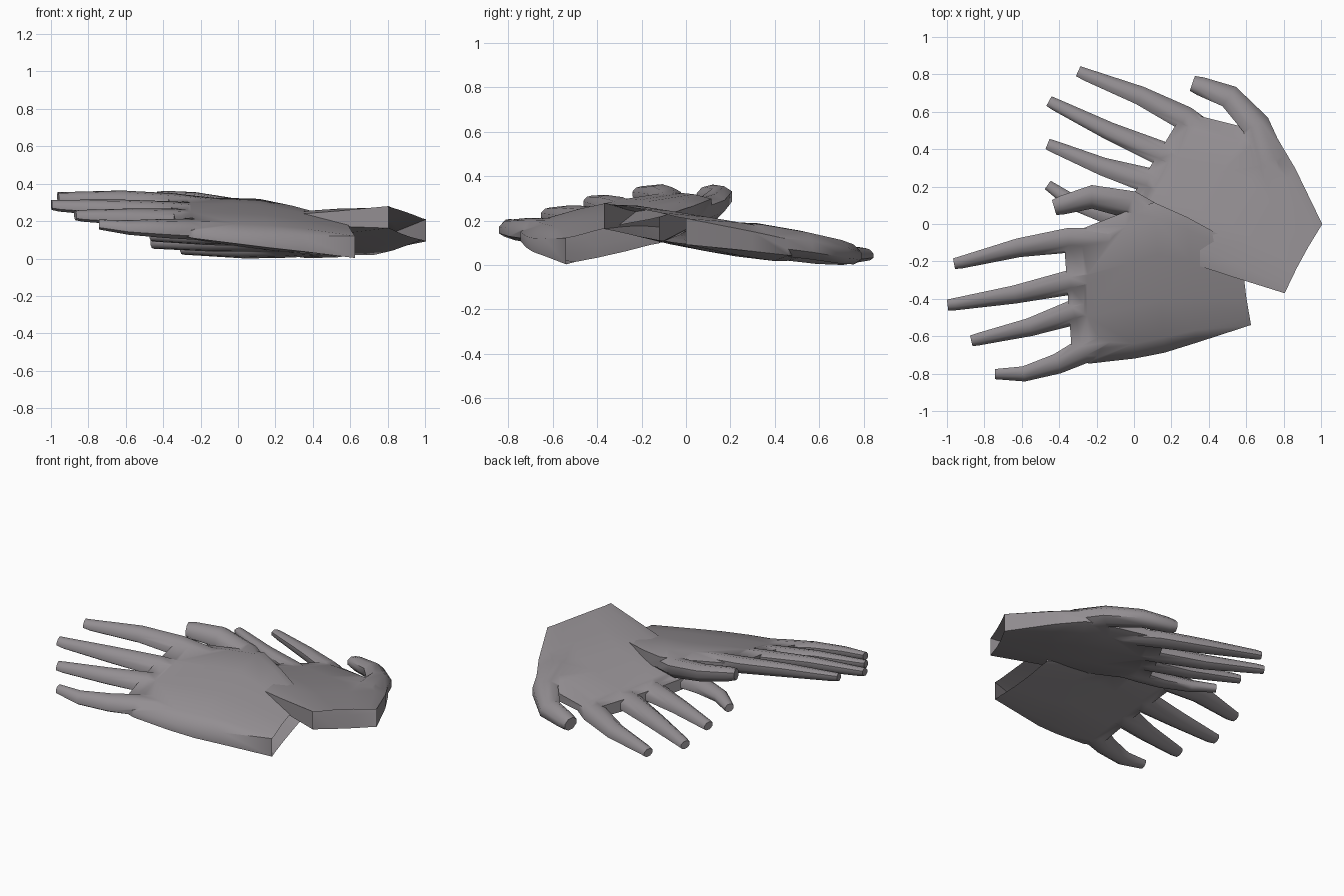
import bpy, bmesh, math
from mathutils import Matrix, Vector

if "Cube" in bpy.data.objects:
    bpy.data.objects.remove(bpy.data.objects["Cube"])

# Local hand frame: x = wrist to fingertips, y = towards thumb, z = back of hand


def loft(name, rings):
    bm = bmesh.new()
    vr = [[bm.verts.new(p) for p in r] for r in rings]
    n = len(rings[0])
    for a, b in zip(vr, vr[1:]):
        for i in range(n):
            bm.faces.new((a[i], a[(i + 1) % n], b[(i + 1) % n], b[i]))
    bm.faces.new(vr[0])
    bm.faces.new(vr[-1])
    bmesh.ops.recalc_face_normals(bm, faces=bm.faces)
    me = bpy.data.meshes.new(name)
    bm.to_mesh(me)
    bm.free()
    ob = bpy.data.objects.new(name, me)
    bpy.context.collection.objects.link(ob)
    return ob


def palm_ring(u, v0, v1, h, h_thumb, edge):
    f = [-1, -.8, -.3, .3, .8, 1]
    z = [edge, .93, 1, 1, .93, edge]
    mid, half = (v0 + v1) / 2, (v1 - v0) / 2
    top, bot = [], []
    for a, b in zip(f, z):
        low = h + (h_thumb - h) * (a + 1) / 2      # thicker under the thumb
        arch = .015 * (1 - a * a) * min(1, u * 2)
        top.append((u, mid + a * half, b * h + arch))
        bot.append((u, mid + a * half, -b * low + arch))
    return top + bot[::-1]


def tube(name, path):
    rings = []
    P = [Vector((p[0], p[1], 0)) for p in path]
    for i, (u, v, w, hw, ht) in enumerate(path):
        t = (P[min(i + 1, len(P) - 1)] - P[max(i - 1, 0)]).normalized()
        s = Vector((-t.y, t.x, 0))
        rings.append([Vector((u, v, w)) + s * hw * 1.05 * math.cos(a) + Vector((0, 0, ht * 1.05 * math.sin(a)))
                      for a in [math.pi / 8 + k * math.pi / 4 for k in range(8)]])
    return loft(name, rings)


# Palm
hand = loft("palm", [palm_ring(*r) for r in [
    (0, -.21, .21, .062, .062, .95),
    (.28, -.285, .39, .072, .09, .55),
    (.45, -.325, .48, .07, .09, .45),
    (.61, -.345, .44, .064, .075, .4),
    (.85, -.355, .365, .052, .052, .4),
    (.945, -.34, .345, .038, .038, .4)]])

# Fingers and thumb
digits = {
    "index": [(.4, .2, .03, .03, .035), (.7, .305, .018, .055, .047), (.92, .31, .01, .068, .052),
              (1.19, .289, .008, .052, .044), (1.5, .233, -.007, .034, .029), (1.54, .228, -.007, .03, .025)],
    "middle": [(.4, .08, .03, .03, .04), (.7, .112, .022, .055, .047), (.926, .085, .014, .068, .053),
               (1.23, .041, .01, .05, .044), (1.55, .012, -.006, .034, .029), (1.59, .01, -.006, .03, .025)],
    "ring": [(.4, -.02, .03, .03, .04), (.7, -.025, .022, .055, .047), (.917, -.076, .012, .07, .052),
             (1.162, -.139, .01, .05, .043), (1.44, -.184, -.004, .034, .029), (1.477, -.19, -.004, .03, .025)],
    "pinky": [(.4, -.1, .02, .04, .045), (.7, -.205, .016, .06, .047), (.882, -.285, .01, .07, .05),
              (1.026, -.344, .01, .056, .046), (1.21, -.386, .004, .042, .036), (1.362, -.376, 0, .028, .025)],
    "thumb": [(.25, .2, -.01, .09, .05), (.42, .345, -.02, .1, .068), (.58, .478, -.025, .078, .062),
              (.78, .533, -.02, .065, .055), (.94, .5, -.014, .052, .046), (.985, .49, -.012, .043, .037)],
}
for name, path in digits.items():
    d = tube(name, path)
    m = hand.modifiers.new(name, 'BOOLEAN')
    m.operation, m.solver, m.object = 'UNION', 'EXACT', d
dg = bpy.context.evaluated_depsgraph_get()
base = bpy.data.meshes.new_from_object(hand.evaluated_get(dg))
for ob in list(bpy.context.collection.objects):
    bpy.data.objects.remove(ob)

# Open wrist, cut slightly askew
bm = bmesh.new()
bm.from_mesh(base)
cap = [f for f in bm.faces if all(abs(v.co.x) < 1e-3 for v in f.verts)]
bmesh.ops.delete(bm, geom=cap, context='FACES')
for v in bm.verts:
    v.co.x += .1 * min(0, v.co.y) * max(0, 1 - v.co.x / .28)
bm.to_mesh(base)
bm.free()

skin = bpy.data.materials.new("warm_grey")
skin.diffuse_color = (.29, .27, .285, 1)
skin.use_nodes = True
skin.node_tree.nodes["Principled BSDF"].inputs["Base Color"].default_value = skin.diffuse_color
base.materials.clear()
base.materials.append(skin)


# Pose: wrist centre, direction of fingers, rise along and across, palm side
def pose(name, origin, u, rise_u, rise_v, side):
    me = base.copy()
    ux, uy = Vector(u).normalized()
    me.transform(Matrix(((ux, uy, 0, origin[0]), (uy, -ux, 0, origin[1]),
                         (rise_u, rise_v, side, origin[2]), (0, 0, 0, 1))))
    if side > 0:
        me.flip_normals()
    ob = bpy.data.objects.new(name, me)
    bpy.context.collection.objects.link(ob)
    return ob


hands = [pose("hand_palm_down", (.59, -.332, .1), (-.997, -.07), .113, .22, 1),
         pose("hand_palm_up", (.897, -.18, .175), (-.853, .521), -.07, -.165, -1)]

# Rest on the floor and shade
low = min(v.co.z for h in hands for v in h.data.vertices)
for h in hands:
    h.data.transform(Matrix.Translation((0, 0, -low)))
    h.select_set(True)
bpy.context.view_layer.objects.active = hands[0]
bpy.ops.object.shade_smooth_by_angle(angle=math.radians(55))
